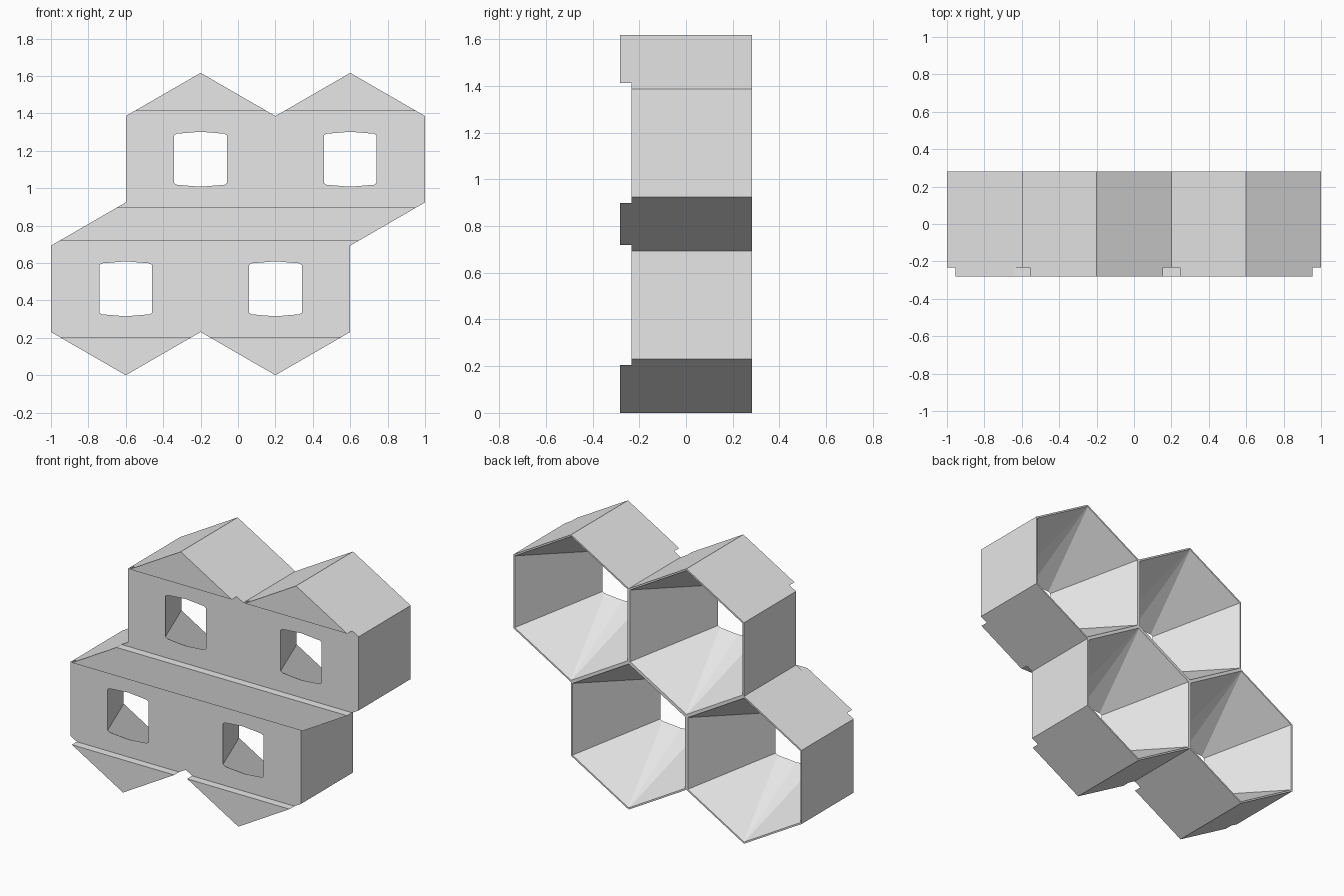
import bpy, bmesh, math

cube = bpy.data.objects.get("Cube")
if cube:
    bpy.data.objects.remove(cube, do_unlink=True)

A = 0.4                      # half width of a cell
H = A / math.sqrt(3)         # half height of a cell's upright side
FRONT, BAND, BACK = -0.282, -0.233, 0.282

grey = bpy.data.materials.new("light_grey")
grey.use_nodes = True
grey.diffuse_color = (0.8, 0.8, 0.8, 1)
grey.node_tree.nodes["Principled BSDF"].inputs["Base Color"].default_value = (0.8, 0.8, 0.8, 1)


def loft(name, front, back, y0, y1):
    """Closed solid between two matching (x, z) rings."""
    bm = bmesh.new()
    f = [bm.verts.new((x, y0, z)) for x, z in front]
    b = [bm.verts.new((x, y1, z)) for x, z in back]
    bm.faces.new(f)
    bm.faces.new(b[::-1])
    sides = []
    for i in range(len(f)):
        j = (i + 1) % len(f)
        sides.append(bm.faces.new((f[i], b[i], b[j], f[j])))
    if front != back:
        bmesh.ops.triangulate(bm, faces=sides)
    bmesh.ops.recalc_face_normals(bm, faces=bm.faces)
    mesh = bpy.data.meshes.new(name)
    bm.to_mesh(mesh)
    bm.free()
    mesh.materials.append(grey)
    obj = bpy.data.objects.new(name, mesh)
    bpy.context.collection.objects.link(obj)
    return obj


def cut(body, cutter):
    cutter.hide_render = True
    mod = body.modifiers.new("cut", "BOOLEAN")
    mod.operation = "DIFFERENCE"
    mod.solver = "EXACT"
    mod.object = cutter
    bpy.context.view_layer.objects.active = body
    bpy.ops.object.modifier_apply(modifier=mod.name)
    bpy.data.objects.remove(cutter, do_unlink=True)


def hexagon(cx, cz, half_width, side, tip):
    return [(cx + x * half_width, cz + z) for x, z in
            ((-1, -side), (0, -tip), (1, -side), (1, side), (0, tip), (-1, side))]


# Honeycomb block: one outline around four cells
steps = [(-2.5, 1), (-1.5, 0), (-.5, 1), (.5, 0), (1.5, 1), (1.5, 3), (2.5, 4),
         (2.5, 6), (1.5, 7), (.5, 6), (-.5, 7), (-1.5, 6), (-1.5, 4), (-2.5, 3)]
outline = [(x * A, z * H) for x, z in steps]
block = loft("honeycomb_block", outline, outline, FRONT, BACK)

for row in range(2):
    cz = (2 + 3 * row) * H
    # Shallow band across the front of each row
    band = [(-1.2, cz - .257), (1.2, cz - .257), (1.2, cz + .257), (-1.2, cz + .257)]
    cut(block, loft("band_cutter", band, band, -0.5, BAND))
    # Funnel through each cell, narrowing to the front opening
    for col in range(2):
        cx = (-1.5 + 2 * col + row) * A
        small = hexagon(cx, cz, 0.141, 0.128, 0.147)
        large = hexagon(cx, cz, A - 0.01, H - 0.006, 2 * H - 0.012)

        def ring(y):
            t = (y - BAND) / (BACK - BAND)
            return [(p[0] + (q[0] - p[0]) * t, p[1] + (q[1] - p[1]) * t)
                    for p, q in zip(small, large)]

        y0, y1 = BAND - 0.02, BACK + 0.01
        cut(block, loft("funnel_cutter", ring(y0), ring(y1), y0, y1))
